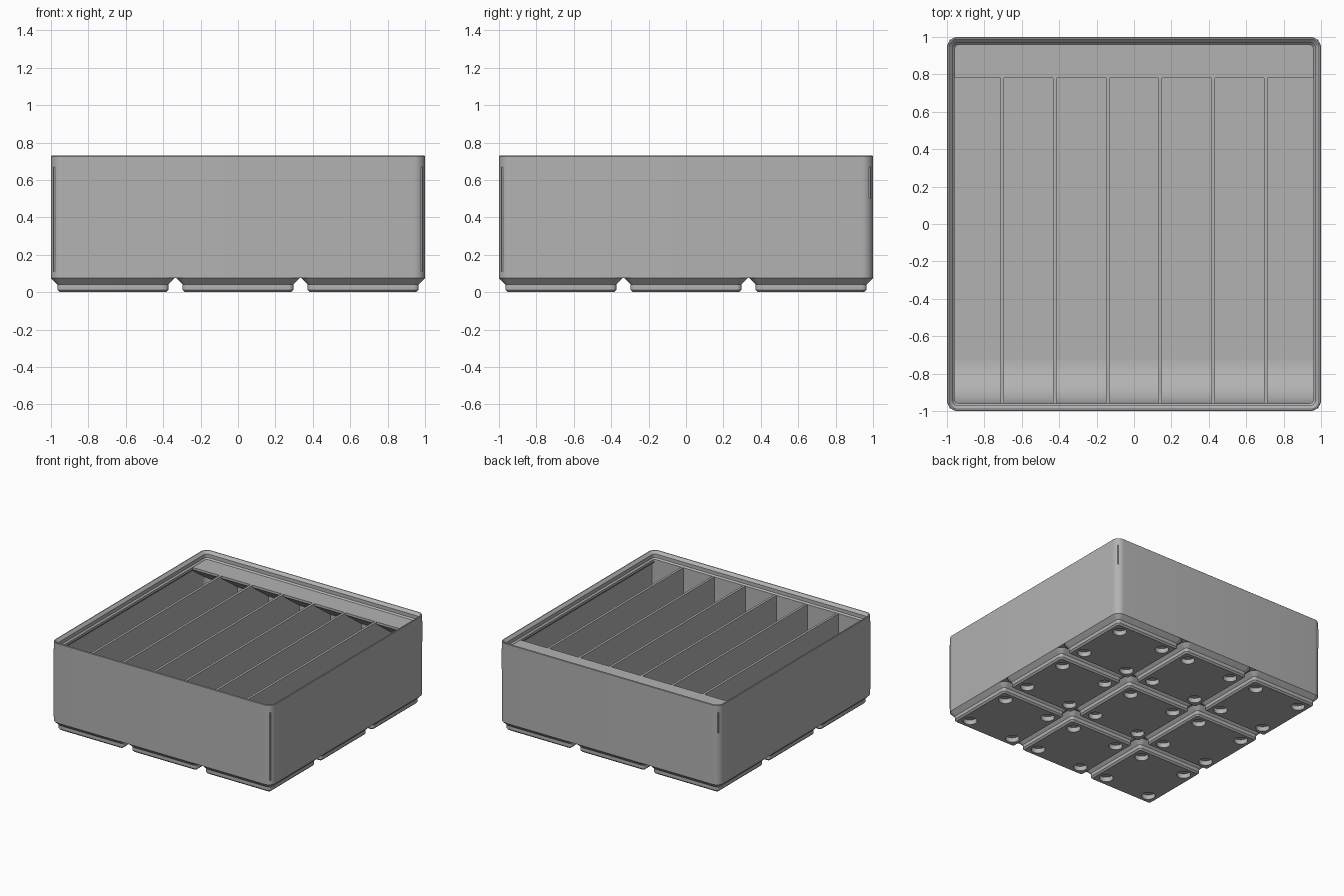
import bpy, bmesh, math
from mathutils import Vector

if "Cube" in bpy.data.objects:
    bpy.data.objects.remove(bpy.data.objects["Cube"])

U = 2 / 125.5          # one millimetre in model units
HALF, PITCH = 62.75, 42
FLOOR, RIM = 7, 42     # compartment floor and divider top

grey = bpy.data.materials.new("plain grey")
grey.use_nodes = True
GREY = (0.45, 0.45, 0.45, 1)
grey.diffuse_color = GREY
grey.node_tree.nodes["Principled BSDF"].inputs["Base Color"].default_value = GREY


def finish(name, bm):
    bmesh.ops.scale(bm, vec=(U, U, U), verts=bm.verts)
    bmesh.ops.recalc_face_normals(bm, faces=bm.faces)
    mesh = bpy.data.meshes.new(name)
    bm.to_mesh(mesh)
    bm.free()
    mesh.materials.append(grey)
    obj = bpy.data.objects.new(name, mesh)
    bpy.context.collection.objects.link(obj)
    return obj


def select(obj):
    bpy.ops.object.select_all(action='DESELECT')
    obj.select_set(True)
    bpy.context.view_layer.objects.active = obj


def smooth(obj):
    select(obj)
    bpy.ops.object.shade_smooth_by_angle(angle=math.radians(30))


def rounded_square(half, radius, z, steps=8):
    pts = []
    for quarter in range(4):
        for i in range(steps + 1):
            a = math.pi / 2 * (quarter + i / steps)
            mid = math.pi / 2 * quarter + math.pi / 4
            c = (half - radius) * math.sqrt(2)
            pts.append(Vector((c * math.cos(mid) + radius * math.cos(a),
                               c * math.sin(mid) + radius * math.sin(a), z)))
    return pts


def loft(name, half, radius, profile):
    """Skin rounded squares along a profile of (inset, height)."""
    bm = bmesh.new()
    rings = [[bm.verts.new(p) for p in rounded_square(half - d, radius - d, z)]
             for d, z in profile]
    for low, high in zip(rings, rings[1:]):
        n = len(low)
        for i in range(n):
            j = (i + 1) % n
            bm.faces.new((low[i], low[j], high[j], high[i]))
    bm.faces.new(rings[0])
    bm.faces.new(rings[-1])
    return finish(name, bm)


def prism(name, outline, x0, x1):
    """Extrude a (y, z) outline along x."""
    bm = bmesh.new()
    face = bm.faces.new([bm.verts.new((x0, y, z)) for y, z in outline])
    new = bmesh.ops.extrude_face_region(bm, geom=[face])["geom"]
    verts = [v for v in new if isinstance(v, bmesh.types.BMVert)]
    bmesh.ops.translate(bm, vec=(x1 - x0, 0, 0), verts=verts)
    return finish(name, bm)


# Shell: outer wall, stacking lip, inner wall and floor in one skin
smooth(loft("bin_shell", HALF, 3.75, [
    (0, 4.75), (0, 45.6), (0.2, 45.8), (0.6, 45.8), (1.9, 44.5), (1.9, 42.7),
    (2.6, RIM), (2.6, 40.8), (0.95, 39.15), (0.95, FLOOR)]))

# Dividers: six thin walls making seven compartments
WALL = HALF - 0.9
STEP = 17.7
for k in range(6):
    x = (k - 2.5) * STEP
    prism("divider_%d" % (k + 1),
          [(-WALL, FLOOR), (WALL, FLOOR), (WALL, RIM), (-WALL, RIM)],
          x - 0.6, x + 0.6)

# Label shelf: flat top with a sloping underside, along the back
FRONT = 48.9
drop = (WALL - FRONT) * math.tan(math.radians(36))
prism("label_shelf", [(FRONT, RIM), (WALL, RIM), (WALL, RIM - 1.2 - drop),
                      (FRONT, RIM - 1.2)], -WALL, WALL)

# Scoop: curved ramp from the floor up the front wall
R, FACE = 14.7, -HALF + 2.6
arc = [(FACE + R - R * math.sin(t), FLOOR + R - R * math.cos(t))
       for t in (math.pi / 2 * i / 14 for i in range(15))]
smooth(prism("front_scoop", [(-WALL, FLOOR)] + arc + [(FACE, RIM), (-WALL, RIM)],
             -WALL, WALL))

# Feet: one stepped foot with four magnet holes, repeated three by three
foot = loft("feet", 20.75, 3.75, [(2.95, 0), (2.15, 0.8), (2.15, 2.6), (0, 4.75)])
bm = bmesh.new()
for sx in (-13, 13):
    for sy in (-13, 13):
        hole = bmesh.ops.create_cone(bm, cap_ends=True, segments=32, radius1=3.25,
                                     radius2=3.25, depth=4.8)["verts"]
        bmesh.ops.translate(bm, vec=(sx, sy, 0), verts=hole)
cutter = finish("hole_cutter", bm)
cutter.hide_render = True
cut = foot.modifiers.new("holes", 'BOOLEAN')
cut.object, cut.operation, cut.solver = cutter, 'DIFFERENCE', 'EXACT'
for axis in range(2):
    row = foot.modifiers.new("row", 'ARRAY')
    row.count = 3
    row.use_relative_offset = False
    row.use_constant_offset = True
    offset = [0, 0, 0]
    offset[axis] = PITCH * U
    row.constant_offset_displace = offset
select(foot)
bpy.ops.object.convert(target='MESH')
bpy.data.objects.remove(cutter)
foot.location = (-PITCH * U, -PITCH * U, 0)
smooth(foot)
